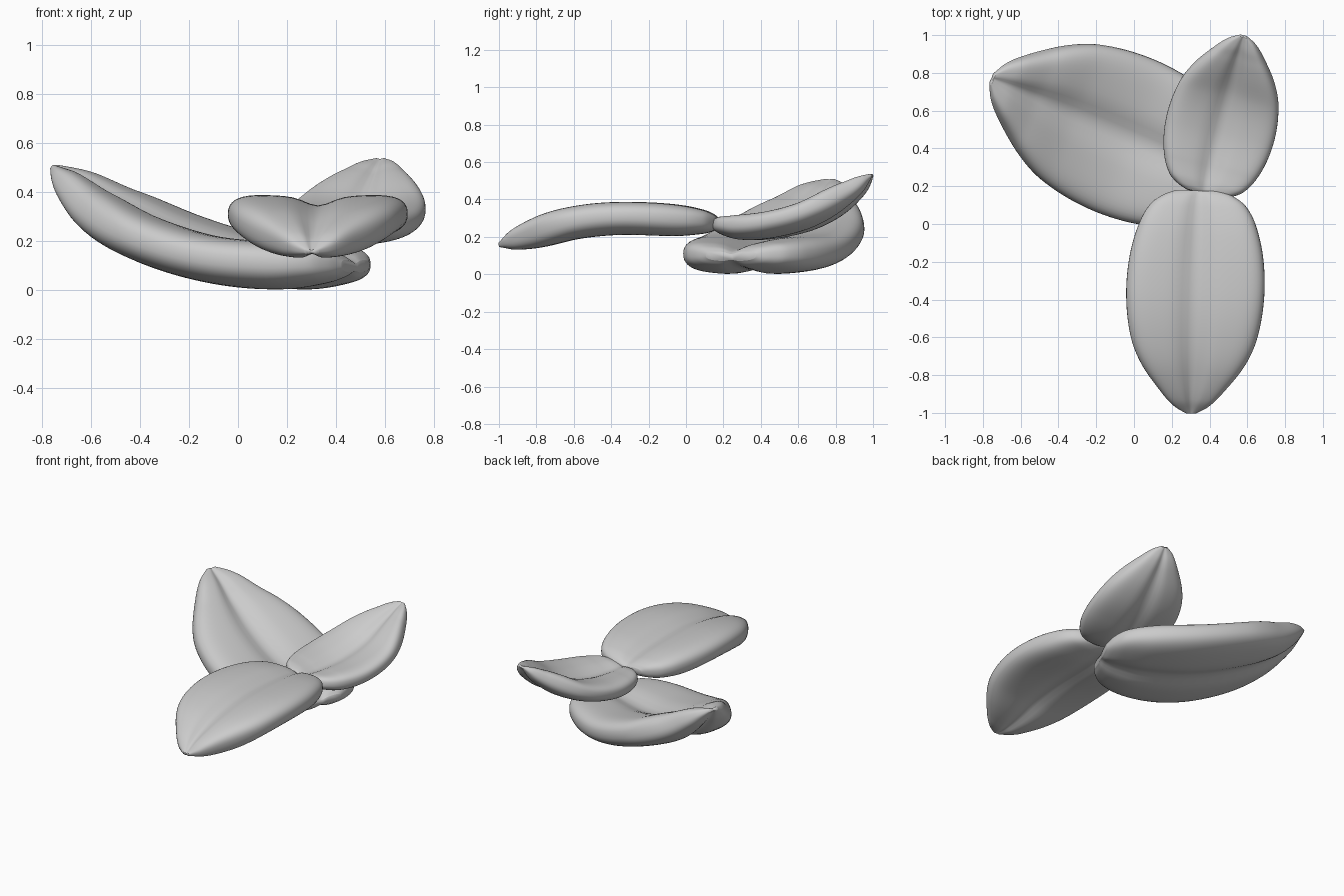
import bpy, bmesh, math
from mathutils import Vector

if "Cube" in bpy.data.objects:
    bpy.data.objects.remove(bpy.data.objects["Cube"])


def smooth(points, t):
    """Cubic interpolation through (t, value) pairs."""
    n = len(points)

    def slope(i):
        a, b = points[max(i - 1, 0)], points[min(i + 1, n - 1)]
        return (b[1] - a[1]) / (b[0] - a[0])
    for i in range(n - 1):
        (t0, v0), (t1, v1) = points[i], points[i + 1]
        if t <= t1 or i == n - 2:
            h = t1 - t0
            s = (t - t0) / h
            return ((2*s**3 - 3*s*s + 1) * v0 + (s**3 - 2*s*s + s) * h * slope(i)
                    + (3*s*s - 2*s**3) * v1 + (s**3 - s*s) * h * slope(i + 1))


# Shared outline and thickness from base (0) to tip (1)
WIDTH = [(0, .34), (.02, .5), (.06, .68), (.145, .84), (.3, .97), (.48, 1), (.66, .915),
         (.78, .745), (.91, .43), (.97, .24), (1, .08)]
THICK = [(0, .25), (.02, .48), (.07, .72), (.2, .96), (.45, 1), (.65, 1), (.8, .96), (.93, .62), (1, .12)]
RINGS, SIDES = 64, 64


def leaf(name, base, tip, half_width, half_thick, lift, heights):
    base, tip = Vector((*base, 0)), Vector((*tip, 0))
    side = Vector((0, 0, 1)).cross(tip - base).normalized()

    def spine(t):
        p = base.lerp(tip, t)
        p.z = smooth(heights, t)
        return p

    bm = bmesh.new()
    rings = []
    for i in range(RINGS + 1):
        # Stations gather near both ends for rounded caps
        t = .5 - .5 * math.cos(math.pi * i / RINGS)
        tangent = (spine(min(t + .01, 1)) - spine(max(t - .01, 0))).normalized()
        up = tangent.cross(side).normalized()
        if up.z < 0:
            up = -up
        w = half_width * smooth(WIDTH, t)
        h = half_thick * smooth(THICK, t)
        v = lift * smooth(WIDTH, t)
        ring = []
        for j in range(SIDES):
            a = 2 * math.pi * j / SIDES
            u = math.cos(a)
            # Two pillowy lobes with a soft groove between them
            th = h * max(0, 1 - abs(u)**6)**.42 * (1 - .38 * math.exp(-(u / .2)**2))
            off = v * math.sqrt(u * u + .008) + math.copysign(th, math.sin(a))
            ring.append(bm.verts.new(spine(t) + side * w * u + up * off))
        rings.append(ring)
    for r0, r1 in zip(rings, rings[1:]):
        for j in range(SIDES):
            k = (j + 1) % SIDES
            bm.faces.new((r0[j], r0[k], r1[k], r1[j]))
    bm.faces.new(rings[0][::-1])
    bm.faces.new(rings[-1])
    bmesh.ops.recalc_face_normals(bm, faces=bm.faces)
    mesh = bpy.data.meshes.new(name)
    bm.to_mesh(mesh)
    bm.free()
    mesh.shade_smooth()
    obj = bpy.data.objects.new(name, mesh)
    bpy.context.collection.objects.link(obj)


# Front leaf, drooping at the tip
leaf("front_leaf", (.345, .175), (.30, -1), .365, .087, .022,
     [(0, .268), (.15, .277), (.45, .288), (.66, .264), (.87, .2), (1, .155)])
# Large lower leaf, curling up to the left
leaf("lower_left_leaf", (.48, .24), (-.75, .77), .43, .098, .03,
     [(0, .092), (.2, .085), (.42, .112), (.64, .197), (.82, .315), (.93, .425), (1, .5)])
# Small back leaf, curling up
leaf("back_right_leaf", (.37, .16), (.58, .995), .292, .066, .037,
     [(0, .258), (.18, .235), (.41, .25), (.65, .312), (.88, .44), (1, .53)])
